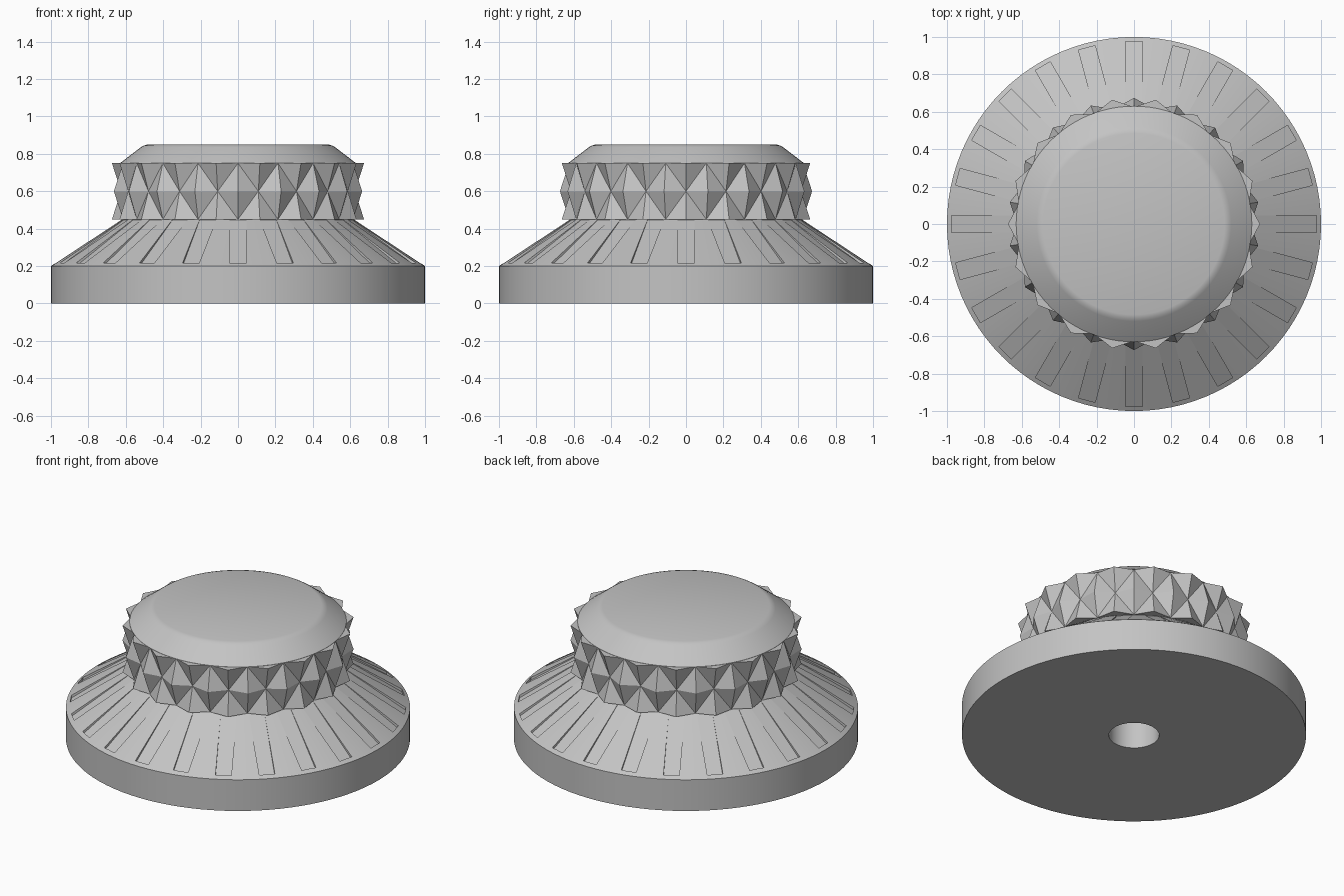
import bpy, bmesh
from math import pi, sin, cos, radians

cube = bpy.data.objects.get("Cube")
if cube:
    bpy.data.objects.remove(cube, do_unlink=True)

GREY = (0.55, 0.55, 0.55, 1)
grey = bpy.data.materials.new("plain grey")
grey.use_nodes = True
grey.diffuse_color = GREY
grey.node_tree.nodes["Principled BSDF"].inputs["Base Color"].default_value = GREY

TEETH, GROOVES = 18, 24
VALLEY, TIP = 0.625, 0.674


def make_object(name, bm):
    bmesh.ops.recalc_face_normals(bm, faces=bm.faces)
    mesh = bpy.data.meshes.new(name)
    bm.to_mesh(mesh)
    bm.free()
    mesh.materials.append(grey)
    obj = bpy.data.objects.new(name, mesh)
    bpy.context.collection.objects.link(obj)
    return obj


def activate(obj):
    bpy.ops.object.select_all(action='DESELECT')
    obj.select_set(True)
    bpy.context.view_layer.objects.active = obj


def smooth(obj, angle=30):
    activate(obj)
    bpy.ops.object.shade_smooth_by_angle(angle=radians(angle))


def lathe(name, profile, sides):
    """Closed solid of revolution from (radius, height) points, capped at both ends."""
    bm = bmesh.new()
    rings = [[bm.verts.new((r * cos(2 * pi * i / sides), r * sin(2 * pi * i / sides), z))
              for i in range(sides)] for r, z in profile]
    for a, b in zip(rings, rings[1:]):
        for i in range(sides):
            j = (i + 1) % sides
            bm.faces.new((a[i], a[j], b[j], b[i]))
    bm.faces.new(rings[0])
    bm.faces.new(rings[-1])
    return make_object(name, bm)


def cut(obj, cutter):
    mod = obj.modifiers.new("cut", 'BOOLEAN')
    mod.operation = 'DIFFERENCE'
    mod.solver = 'EXACT'
    mod.object = cutter
    activate(obj)
    bpy.ops.object.modifier_apply(modifier=mod.name)
    bpy.data.objects.remove(cutter, do_unlink=True)


# Flared skirt, with a blind shaft hole that starts at the underside
skirt = lathe("skirt", [(0.146, 0.4), (0.146, 0), (1, 0), (1, 0.2), (0.62, 0.45), (0.3, 0.45)], 96)

# Shallow radial grooves that fade out towards the top of the skirt
bm = bmesh.new()
side_profile = [(0.62, 0.447), (0.975, 0.198), (0.975, 0.5), (0.62, 0.6)]
for k in range(GROOVES):
    a = 2 * pi * k / GROOVES
    ends = [[bm.verts.new((r * cos(a) - w * sin(a), r * sin(a) + w * cos(a), z))
             for r, z in side_profile] for w in (-0.046, 0.046)]
    for i in range(4):
        j = (i + 1) % 4
        bm.faces.new((ends[0][i], ends[0][j], ends[1][j], ends[1][i]))
    bm.faces.new(ends[0])
    bm.faces.new(ends[1])
groove_cutter = make_object("groove_cutter", bm)
groove_cutter.hide_render = True
cut(skirt, groove_cutter)
smooth(skirt, 15)

# Knurled grip band: staggered pyramids between three zigzag rings
bm = bmesh.new()
steps = 2 * TEETH
rings = []
for row, z in enumerate((0.45, 0.6, 0.75)):
    rings.append([])
    for i in range(steps):
        r = TIP if (i + row) % 2 == 0 else VALLEY
        a = pi * i / TEETH
        rings[row].append(bm.verts.new((r * cos(a), r * sin(a), z)))
for row in range(2):
    low, high = rings[row], rings[row + 1]
    for i in range(steps):
        j = (i + 1) % steps
        quad = [low[i], low[j], high[j], high[i]]
        if (i + row) % 2 == 0:      # valley runs from low[j] to high[i]
            quad = quad[1:] + quad[:1]
        bm.faces.new((quad[0], quad[1], quad[2]))
        bm.faces.new((quad[0], quad[2], quad[3]))
bm.faces.new(rings[0])
bm.faces.new(rings[2])
make_object("grip_band", bm)

# Bevelled cap with a soft upper edge
cap = lathe("cap", [(0.63, 0.749), (0.63, 0.751), (0.52, 0.835), (0.505, 0.844), (0.485, 0.85)], 96)
smooth(cap, 40)
